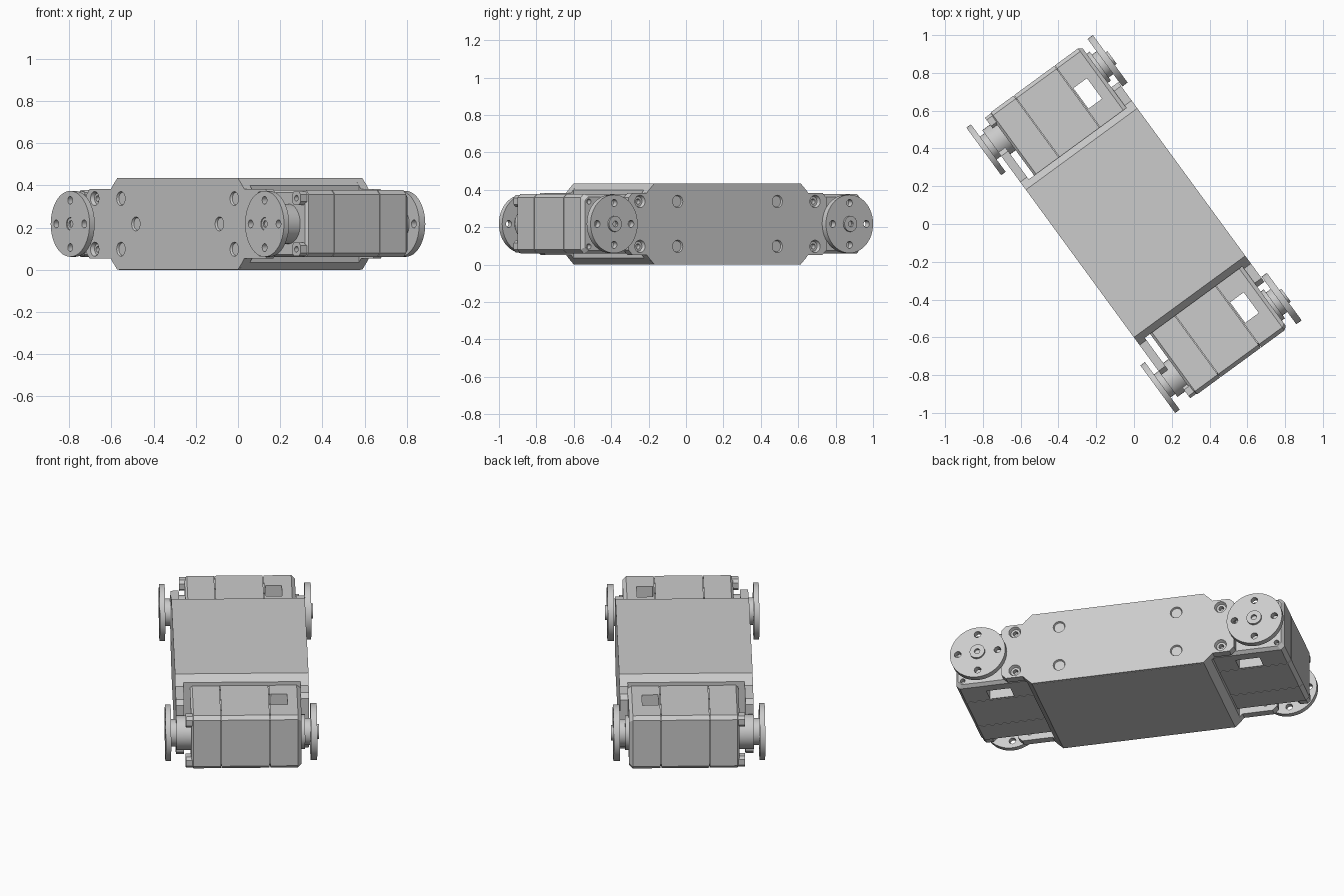
import bpy, bmesh, math
from mathutils import Matrix, Vector

cube = bpy.data.objects.get("Cube")
if cube:
    bpy.data.objects.remove(cube, do_unlink=True)

MID = 0.218                                   # height of the shafts
SHAFT = 0.78                                  # shaft distance along the length
TURN = Matrix.Rotation(math.radians(-53.8), 4, 'Z')

grey = bpy.data.materials.new("light_grey")
grey.use_nodes = True
colour = (0.6, 0.6, 0.6, 1)
grey.diffuse_color = colour
grey.node_tree.nodes["Principled BSDF"].inputs["Base Color"].default_value = colour


def add_loft(bm, sections):
    """Skin a list of closed rings and cap both ends."""
    rings = [[bm.verts.new(p) for p in ring] for ring in sections]
    n = len(rings[0])
    for a, b in zip(rings, rings[1:]):
        for i in range(n):
            j = (i + 1) % n
            bm.faces.new((a[i], a[j], b[j], b[i]))
    bm.faces.new(rings[0])
    bm.faces.new(rings[-1])


def add_cyl(bm, x, z, r, y0, y1, r_end=None, seg=32):
    """Cylinder or cone across the width, from y0 to y1."""
    def ring(y, rad):
        return [Vector((x + rad * math.cos(t), y, z + rad * math.sin(t)))
                for t in (2 * math.pi * i / seg for i in range(seg))]
    add_loft(bm, [ring(y0, r), ring(y1, r_end or r)])


def chamfered(x0, x1, z0, z1, c, y, inset=0.0):
    """Rectangle with cut corners in the plane across the width."""
    x0, x1, z0, z1 = x0 + inset, x1 - inset, z0 + inset, z1 - inset
    pts = [(x0 + c, z0), (x1 - c, z0), (x1, z0 + c), (x1, z1 - c),
           (x1 - c, z1), (x0 + c, z1), (x0, z1 - c), (x0, z0 + c)]
    return [Vector((x, y, z)) for x, z in pts]


def add_block(bm, x0, x1, y0, y1, z0, z1, c=0.002):
    add_loft(bm, [chamfered(x0, x1, z0, z1, c, y0), chamfered(x0, x1, z0, z1, c, y1)])


def make(name, bm, cutter=None, mirror=1):
    """Turn a bmesh into an object, cutting, mirroring and placing it."""
    def to_obj(b, label):
        bmesh.ops.recalc_face_normals(b, faces=b.faces)
        me = bpy.data.meshes.new(label)
        b.to_mesh(me)
        b.free()
        ob = bpy.data.objects.new(label, me)
        bpy.context.collection.objects.link(ob)
        return ob
    ob = to_obj(bm, name)
    if cutter:
        tool = to_obj(cutter, "cutter")
        tool.hide_render = True
        mod = ob.modifiers.new("holes", 'BOOLEAN')
        mod.operation, mod.solver, mod.object = 'DIFFERENCE', 'EXACT', tool
        mod.use_self = True
        deps = bpy.context.evaluated_depsgraph_get()
        mesh = bpy.data.meshes.new_from_object(ob.evaluated_get(deps))
        ob.modifiers.clear()
        ob.data = mesh
        bpy.data.objects.remove(tool, do_unlink=True)
    if mirror < 0:
        ob.data.transform(Matrix.Scale(-1, 4, (1, 0, 0)))
        ob.data.flip_normals()
    ob.data.transform(TURN)
    ob.data.materials.clear()
    ob.data.materials.append(grey)
    bpy.ops.object.select_all(action='DESELECT')
    ob.select_set(True)
    bpy.context.view_layer.objects.active = ob
    bpy.ops.object.shade_smooth_by_angle(angle=math.radians(30))
    return ob


def add_screw_hole(bm, x, z, face, side):
    """Countersunk hole going in from a side face."""
    add_cyl(bm, x, z, 0.034, face + side * 0.001, face - side * 0.018, 0.026, 20)
    add_cyl(bm, x, z, 0.014, face - side * 0.01, face - side * 0.05, None, 16)


# Central box bracket with chamfered ends
body = bmesh.new()
add_loft(body, [chamfered(-0.52, 0.52, 0, 0.435, 0.036, y) for y in (-0.345, 0.366)])
make("bracket_body", body)

# Side plates reaching past the box ends
for name, side, inner, outer, reach in (("left_plate", 1, 0.33, 0.376, 0.655),
                                        ("right_plate", -1, -0.31, -0.355, 0.73)):
    outline = []
    for sx, sz in ((-1, -1), (1, -1), (1, 1), (-1, 1)):
        corner = [(reach, 0.14), (reach - 0.025, 0.165), (0.535, 0.165),
                  (0.52, 0.182), (0.484, 0.217)]
        corner = corner if sx * sz > 0 else corner[::-1]
        outline += [(sx * x, sz * z) for x, z in corner]
    bm, cut = bmesh.new(), bmesh.new()
    add_loft(bm, [[Vector((x, y, MID + z)) for x, z in outline] for y in (inner, outer)])
    if side > 0:
        spots = [(x, z) for x in (0.33, 0.58) for z in (-0.12, 0.12)]
    else:
        spots = [(x, z) for x in (0.455, 0.665) for z in (-0.12, 0.12)] + [(0.335, 0)]
    for x, z in spots:
        for s in (-1, 1):
            add_screw_hole(cut, s * x, MID + z, outer, side)
    make(name, bm, cut)

# Servo units, one at each end
for end, s in (("front", 1), ("back", -1)):
    far, low, high = 0.925, 0.06, 0.378

    def ring(y, inset=0.0):
        return chamfered(0.48, far, low, high, 0.02, y, inset)

    # Middle case
    bm = bmesh.new()
    add_loft(bm, [ring(-0.109), ring(0.154)])
    make(end + "_servo_middle", bm, mirror=s)

    # Core closing the seams
    bm = bmesh.new()
    add_loft(bm, [ring(-0.2, 0.008), ring(0.158, 0.008)])
    make(end + "_servo_core", bm, mirror=s)

    # Left cap with a cable window and corner screw holes
    bm, cut = bmesh.new(), bmesh.new()
    add_loft(bm, [ring(0.158), ring(0.31), ring(0.33, 0.015)])
    add_block(cut, 0.635, 0.77, 0.166, 0.255, 0, 0.5)
    for z in (-0.12, 0.12):
        add_cyl(cut, 0.885, MID + z, 0.014, 0.30, 0.34, None, 16)
    make(end + "_servo_left_cap", bm, cut, s)

    # Right cap with corner bosses
    bm = bmesh.new()
    add_loft(bm, [ring(-0.275, 0.012), ring(-0.262), ring(-0.113)])
    make(end + "_servo_right_cap", bm, mirror=s)
    for label, z0, z1 in (("lower", 0.066, 0.13), ("upper", 0.308, 0.372)):
        bm, cut = bmesh.new(), bmesh.new()
        add_block(bm, 0.85, 0.92, -0.305, -0.255, z0, z1, 0.015)
        add_cyl(cut, 0.885, (z0 + z1) / 2, 0.014, -0.32, -0.28, None, 16)
        make(f"{end}_{label}_boss", bm, cut, s)

    # Round horns with hubs on both sides
    for label, d, inner, base in (("left", 1, 0.38, 0.32), ("right", -1, 0.385, 0.26)):
        outer = 0.415
        bm = bmesh.new()
        add_cyl(bm, SHAFT, MID, 0.095, d * base, d * (inner - 0.03))
        add_cyl(bm, SHAFT, MID, 0.075, d * (inner - 0.03), d * (inner + 0.002))
        make(f"{end}_{label}_hub", bm, mirror=s)

        bm, cut = bmesh.new(), bmesh.new()
        add_cyl(bm, SHAFT, MID, 0.156, d * inner, d * outer, None, 48)
        for a in range(4):
            t = a * math.pi / 2
            add_cyl(cut, SHAFT + 0.112 * math.cos(t), MID + 0.112 * math.sin(t),
                    0.019, d * (inner - 0.02), d * (outer + 0.02), None, 16)
        add_cyl(cut, SHAFT, MID, 0.03, d * (outer - 0.012), d * (outer + 0.02), None, 24)
        make(f"{end}_{label}_horn", bm, cut, s)

        # Centre screw
        bm, cut = bmesh.new(), bmesh.new()
        tip = outer + (0.012 if d > 0 else -0.004)
        radius = 0.042 if d > 0 else 0.029
        add_cyl(bm, SHAFT, MID, radius, d * (outer - 0.015), d * tip, None, 24)
        add_cyl(cut, SHAFT, MID, 0.016, d * (tip - 0.015), d * (tip + 0.01), None, 12)
        make(f"{end}_{label}_screw", bm, cut, s)
